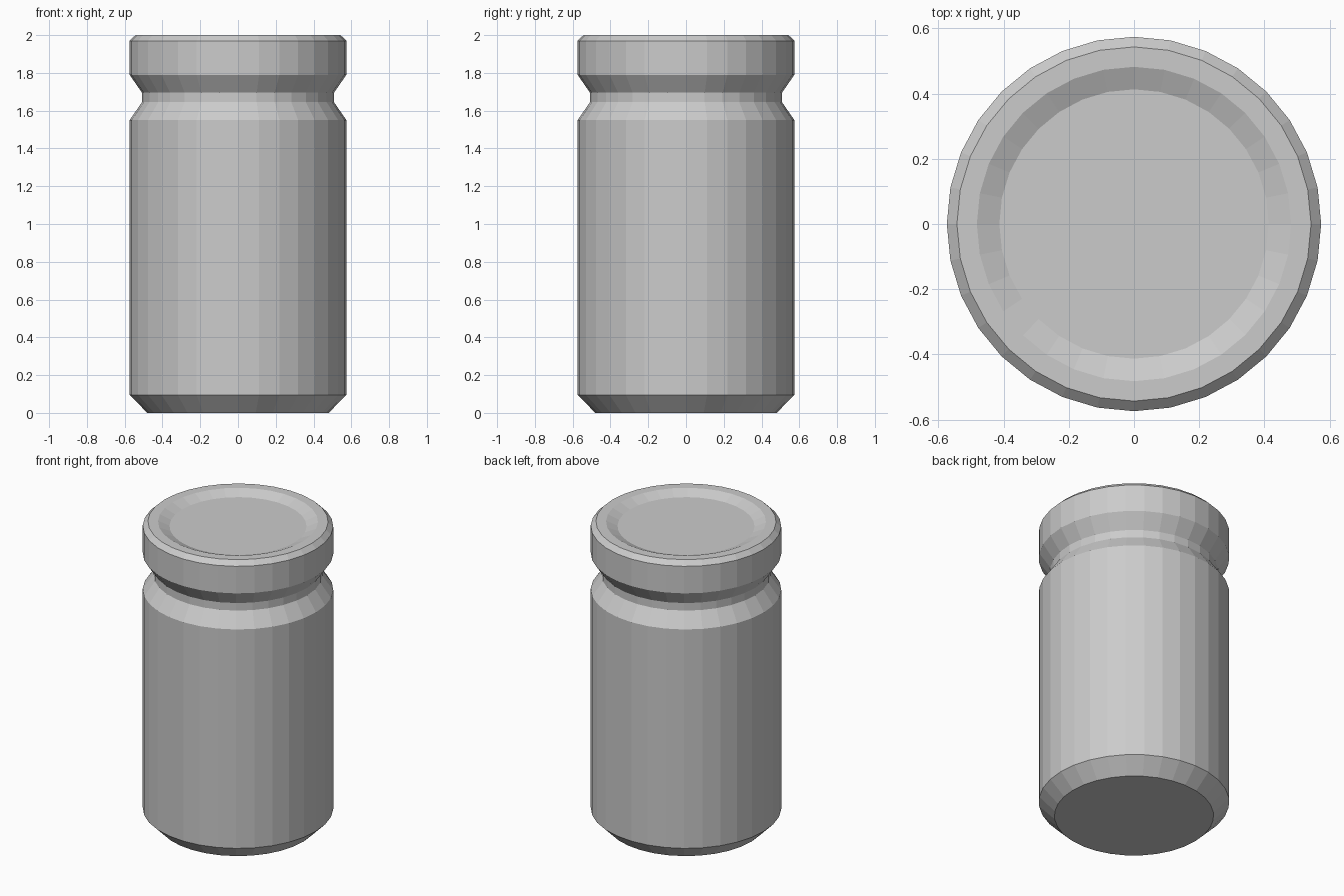
import bpy, bmesh, math

if "Cube" in bpy.data.objects:
    bpy.data.objects.remove(bpy.data.objects["Cube"])

SIDES = 32

grey = bpy.data.materials.new("plain grey")
grey.diffuse_color = (0.6, 0.6, 0.6, 1)
grey.use_nodes = True
grey.node_tree.nodes["Principled BSDF"].inputs["Base Color"].default_value = grey.diffuse_color


def lathe(name, profile, cap_bottom=False, cap_top=False):
    """Revolve (radius, height) points into a flat-faced shell."""
    bm = bmesh.new()
    rings = []
    for r, z in profile:
        rings.append([bm.verts.new((r * math.cos(2 * math.pi * i / SIDES),
                                    r * math.sin(2 * math.pi * i / SIDES), z))
                      for i in range(SIDES)])
    for low, high in zip(rings, rings[1:]):
        for i in range(SIDES):
            j = (i + 1) % SIDES
            bm.faces.new((low[i], low[j], high[j], high[i]))
    if cap_bottom:
        bm.faces.new(rings[0][::-1])
    if cap_top:
        bm.faces.new(rings[-1])
    mesh = bpy.data.meshes.new(name)
    bm.to_mesh(mesh)
    bm.free()
    mesh.materials.append(grey)
    obj = bpy.data.objects.new(name, mesh)
    bpy.context.collection.objects.link(obj)
    return obj


# Jar body: chamfered base, straight wall, shoulder and neck
lathe("jar_body", [(0.48, 0), (0.574, 0.095), (0.574, 1.55),
                   (0.508, 1.645), (0.508, 1.695)], cap_bottom=True)

# Lid: flared underside, straight rim, chamfered edge, shallow dished top
lathe("lid", [(0.508, 1.695), (0.574, 1.79), (0.574, 1.97), (0.543, 2.0),
              (0.482, 2.0), (0.413, 1.97)], cap_top=True)
